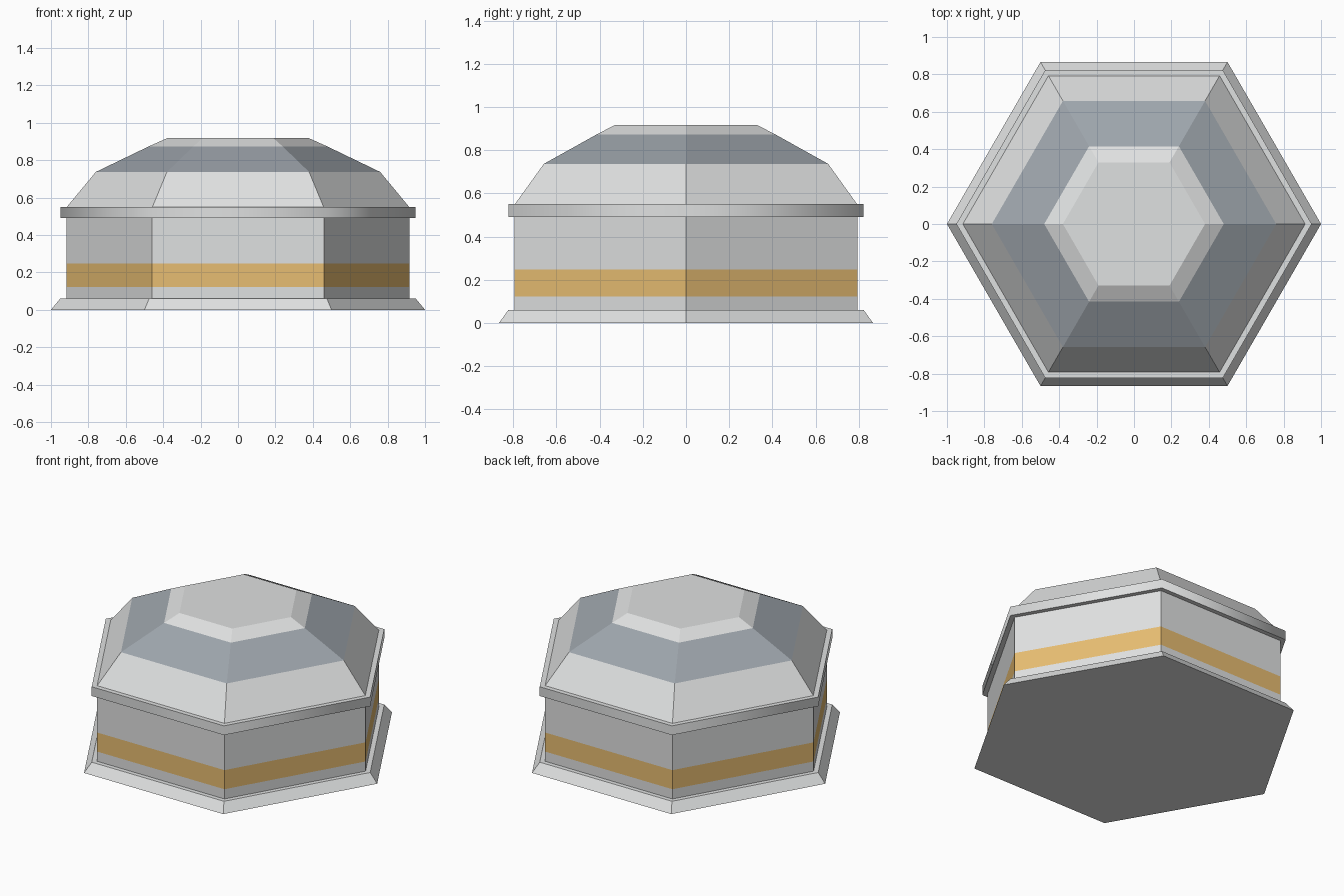
import bpy, bmesh, math

if "Cube" in bpy.data.objects:
    bpy.data.objects.remove(bpy.data.objects["Cube"])


def material(name, rgb):
    m = bpy.data.materials.new(name)
    m.diffuse_color = (*rgb, 1.0)
    m.use_nodes = True
    m.node_tree.nodes["Principled BSDF"].inputs["Base Color"].default_value = m.diffuse_color
    return m


GREY = material("light grey", (0.74, 0.75, 0.75))
GOLD = material("gold", (0.81, 0.515, 0.17))
SLATE = material("slate grey", (0.34, 0.375, 0.41))


def hex_solid(name, profile, mats, bands=None, smooth_sides=False):
    """Stack hexagonal rings (corner radius, z); bands maps a side band to a material slot."""
    bands = bands or {}
    bm = bmesh.new()
    rings = [[bm.verts.new((r * math.cos(i * math.pi / 3),
                            r * math.sin(i * math.pi / 3), z)) for i in range(6)]
             for r, z in profile]
    for b, (lo, hi) in enumerate(zip(rings, rings[1:])):
        for i in range(6):
            j = (i + 1) % 6
            f = bm.faces.new((lo[i], lo[j], hi[j], hi[i]))
            f.material_index = bands.get(b, 0)
            f.smooth = smooth_sides
    bm.faces.new(rings[0][::-1])
    bm.faces.new(rings[-1])
    # keep the cap borders crisp
    for e in bm.edges:
        if any(abs(f.normal.z) > 0.99 for f in e.link_faces):
            e.smooth = False
    bm.normal_update()
    for e in bm.edges:
        if any(abs(f.normal.z) > 0.99 for f in e.link_faces):
            e.smooth = False
    me = bpy.data.meshes.new(name)
    bm.to_mesh(me)
    bm.free()
    for m in mats:
        me.materials.append(m)
    ob = bpy.data.objects.new(name, me)
    bpy.context.collection.objects.link(ob)
    return ob


# Sloped foot
hex_solid("base_plinth", [(1.0, 0.0), (0.95, 0.06)], [GREY])

# Upright wall with a gold stripe
hex_solid("wall", [(0.917, 0.06), (0.917, 0.123), (0.917, 0.247), (0.917, 0.49)],
          [GREY, GOLD], {1: 1})

# Overhanging rim, softly shaded round its sides
hex_solid("rim", [(0.95, 0.49), (0.95, 0.55)], [GREY], smooth_sides=True)

# Faceted roof with a slate middle band
hex_solid("roof", [(0.915, 0.55), (0.76, 0.737), (0.48, 0.872), (0.38, 0.917)],
          [GREY, SLATE], {1: 1})
